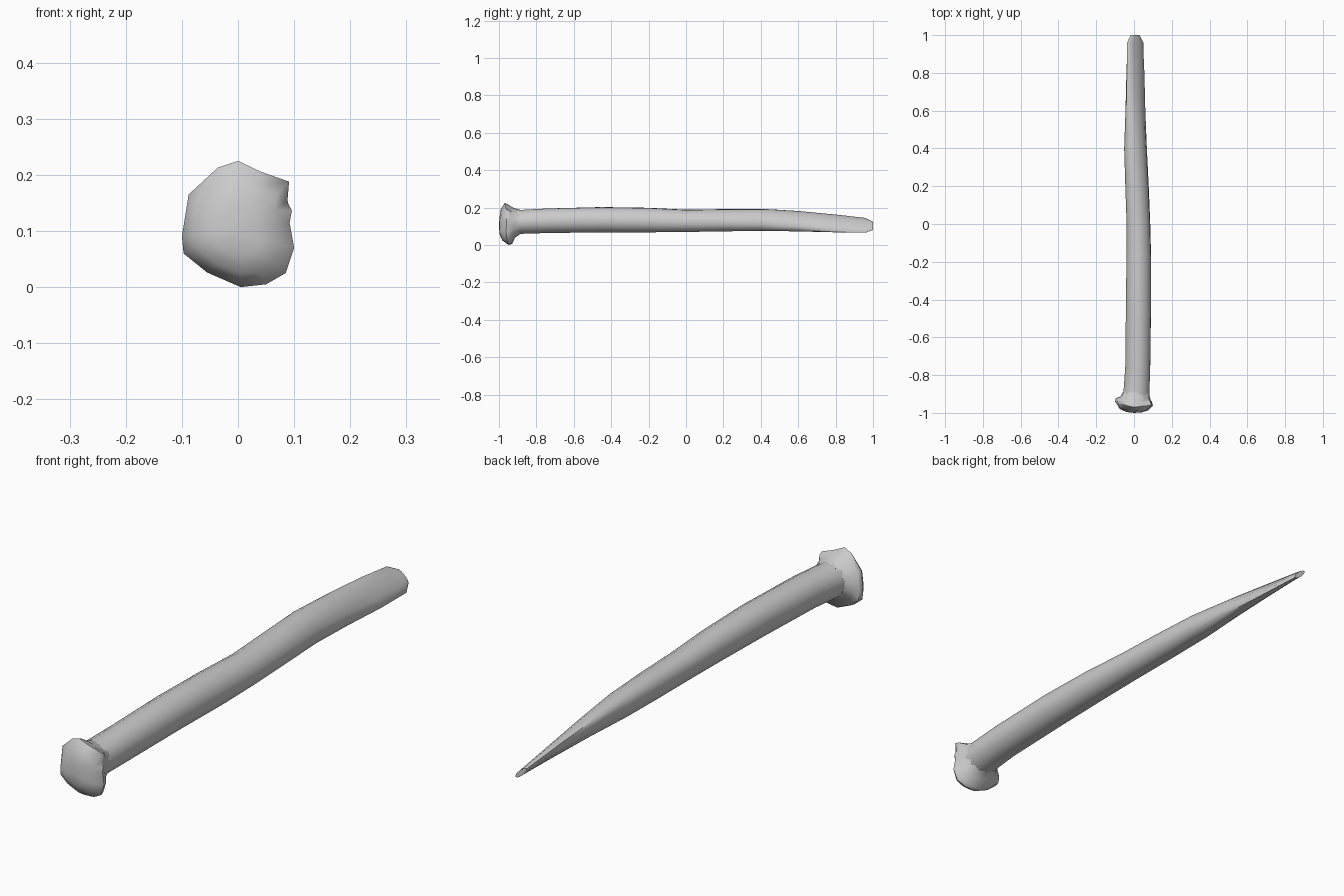
import bpy, bmesh, math
from mathutils import Vector

if "Cube" in bpy.data.objects:
    bpy.data.objects.remove(bpy.data.objects["Cube"])


def loft(name, rings, start=None, end=None, angle=50):
    """Skin a list of equal-length rings; start/end are optional cap centres."""
    bm = bmesh.new()
    vs = [[bm.verts.new(p) for p in ring] for ring in rings]
    n = len(vs[0])
    for a, b in zip(vs, vs[1:]):
        for i in range(n):
            j = (i + 1) % n
            bm.faces.new((a[i], a[j], b[j], b[i]))
    for ring, centre in ((vs[0], start), (vs[-1], end)):
        if centre is None:
            bm.faces.new(ring)
        else:
            c = bm.verts.new(centre)
            for i in range(n):
                bm.faces.new((ring[i], ring[(i + 1) % n], c))
    bmesh.ops.recalc_face_normals(bm, faces=bm.faces)
    mesh = bpy.data.meshes.new(name)
    bm.to_mesh(mesh)
    bm.free()
    ob = bpy.data.objects.new(name, mesh)
    bpy.context.collection.objects.link(ob)
    bpy.context.view_layer.objects.active = ob
    ob.select_set(True)
    bpy.ops.object.shade_smooth_by_angle(angle=math.radians(angle))
    ob.select_set(False)
    return ob


def section(y, x0, x1, z0, z1, thin, n=12):
    """Oval lying on the falling diagonal, fitted to the x and z limits."""
    pts = []
    for i in range(n):
        t = 2 * math.pi * i / n
        u, w = math.cos(t), thin * math.sin(t)
        pts.append((u + w, w - u))
    mx = max(p[0] for p in pts)
    mz = max(p[1] for p in pts)
    return [Vector(((x0 + x1) / 2 + p[0] / mx * (x1 - x0) / 2, y,
                    (z0 + z1) / 2 + p[1] / mz * (z1 - z0) / 2)) for p in pts]


# Shaft: round near the head, flattening into a slanted blade at the tip
stations = [
    (-0.95, -0.065, 0.078, 0.050, 0.192, 1.0),
    (-0.88, -0.055, 0.082, 0.060, 0.188, 1.0),
    (-0.75, -0.046, 0.086, 0.064, 0.195, 0.98),
    (-0.45, -0.043, 0.090, 0.068, 0.203, 0.95),
    (-0.20, -0.040, 0.091, 0.068, 0.199, 0.9),
    (0.00, -0.039, 0.086, 0.070, 0.189, 0.87),
    (0.20, -0.046, 0.078, 0.073, 0.192, 0.82),
    (0.40, -0.052, 0.068, 0.076, 0.194, 0.74),
    (0.60, -0.045, 0.060, 0.073, 0.182, 0.55),
    (0.80, -0.040, 0.055, 0.068, 0.163, 0.34),
    (0.96, -0.036, 0.049, 0.066, 0.145, 0.2),
    (1.00, -0.018, 0.030, 0.080, 0.125, 0.3),
]
loft("nail_shaft", [section(*s) for s in stations])

# Head: irregular hammered rim outline (x, y, z)
rim = [Vector(p) for p in (
    (0.0, -0.970, 0.225), (0.040, -0.965, 0.206), (0.091, -0.960, 0.188),
    (0.088, -0.960, 0.152), (0.096, -0.960, 0.136), (0.092, -0.960, 0.115),
    (0.100, -0.962, 0.070), (0.085, -0.957, 0.025), (0.050, -0.950, 0.005),
    (0.005, -0.947, 0.0), (-0.055, -0.945, 0.026), (-0.097, -0.940, 0.060),
    (-0.100, -0.940, 0.090), (-0.088, -0.947, 0.165), (-0.036, -0.962, 0.213))]
crown = Vector((0.0, -1.0, 0.095))


def inset(factor, y_mix, y_target, centre):
    """Shrink the rim about a centre and blend its depth toward y_target."""
    return [Vector((centre.x + (p.x - centre.x) * factor,
                    p.y + (y_target - p.y) * y_mix,
                    centre.z + (p.z - centre.z) * factor)) for p in rim]


neck = Vector((0.011, 0, 0.124))
back = [Vector((p.x * 0.96, p.y + 0.018, 0.105 + (p.z - 0.105) * 0.94)) for p in rim]
neck_ring = []
for p in rim:
    d = Vector((p.x - neck.x, 0, p.z - neck.z)).normalized()
    neck_ring.append(Vector((neck.x + d.x * 0.069, -0.885, neck.z + d.z * 0.064)))
fillet = [b.lerp(k, 0.6) + Vector((0, -0.012, 0)) for b, k in zip(back, neck_ring)]
loft("nail_head",
     [inset(0.4, 0.92, -1.0, crown), inset(0.75, 0.66, -1.0, crown), rim, back, fillet, neck_ring],
     start=crown)
